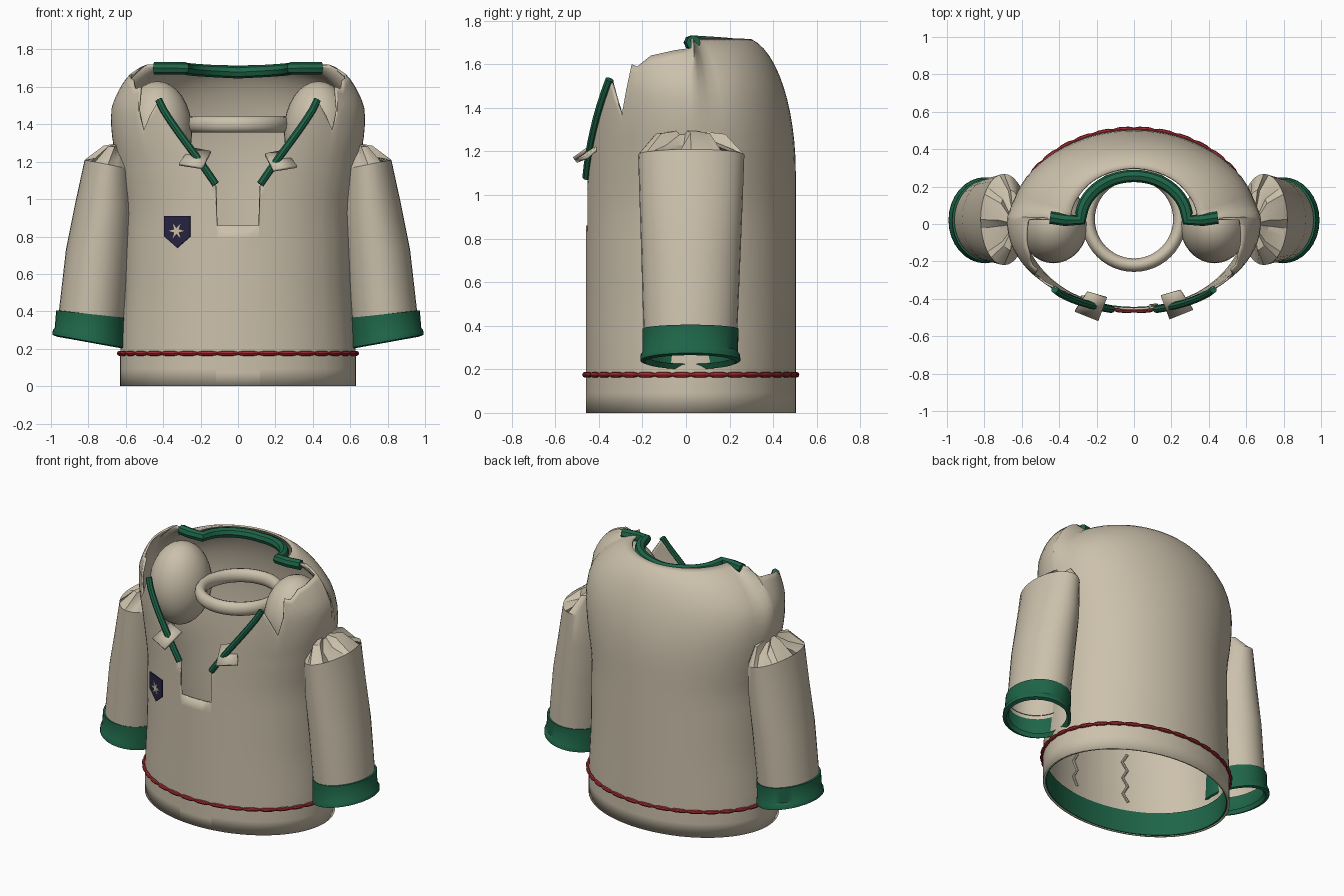
import bpy, bmesh, math
from math import sin, cos, asin, radians, pi
from mathutils import Vector

if "Cube" in bpy.data.objects:
    bpy.data.objects.remove(bpy.data.objects["Cube"])


def material(name, rgb):
    m = bpy.data.materials.new(name)
    m.use_nodes = True
    m.diffuse_color = (*rgb, 1)
    m.node_tree.nodes["Principled BSDF"].inputs["Base Color"].default_value = (*rgb, 1)
    return m


CLOTH = material("beige cloth", (0.60, 0.53, 0.41))
GREEN = material("green trim", (0.013, 0.13, 0.065))
RED = material("red stitching", (0.36, 0.025, 0.03))
NAVY = material("navy patch", (0.02, 0.018, 0.055))


def finish(ob, angle=40):
    bpy.ops.object.select_all(action="DESELECT")
    ob.select_set(True)
    bpy.context.view_layer.objects.active = ob
    if ob.type == "CURVE":
        bpy.ops.object.convert(target="MESH")
    bpy.ops.object.shade_smooth_by_angle(angle=radians(angle))
    return ob


def add_mesh(name, verts, faces, mat, thick=0, angle=40):
    me = bpy.data.meshes.new(name)
    me.from_pydata(verts, [], faces)
    bm = bmesh.new()
    bm.from_mesh(me)
    bmesh.ops.remove_doubles(bm, verts=bm.verts, dist=0.0005)
    bm.to_mesh(me)
    bm.free()
    me.materials.append(mat)
    ob = bpy.data.objects.new(name, me)
    bpy.context.collection.objects.link(ob)
    if thick:
        mod = ob.modifiers.new("thickness", "SOLIDIFY")
        mod.thickness, mod.offset = thick, -1
    return finish(ob, angle)


def loft(name, rings, mat, thick=0, angle=40):
    """Skin closed rings of equal length, given bottom to top, counter-clockwise."""
    n = len(rings[0])
    verts = [p for r in rings for p in r]
    faces = [(j * n + i, j * n + (i + 1) % n, (j + 1) * n + (i + 1) % n, (j + 1) * n + i)
             for j in range(len(rings) - 1) for i in range(n)]
    return add_mesh(name, verts, faces, mat, thick, angle)


def tube(name, pts, r, mat, closed=False, radii=None):
    cu = bpy.data.curves.new(name, "CURVE")
    cu.dimensions, cu.bevel_depth, cu.bevel_resolution = "3D", r, 2
    cu.use_fill_caps = True
    sp = cu.splines.new("POLY")
    sp.points.add(len(pts) - 1)
    for i, p in enumerate(pts):
        sp.points[i].co = (*p, 1)
        sp.points[i].radius = radii[i] if radii else 1
    sp.use_cyclic_u = closed
    cu.materials.append(mat)
    ob = bpy.data.objects.new(name, cu)
    bpy.context.collection.objects.link(ob)
    return finish(ob)


def interp(x, table):
    for (a, u), (b, v) in zip(table, table[1:]):
        if x <= b:
            return u + (v - u) * (x - a) / (b - a)
    return table[-1][1]


# Garment shape: angle 0 is the front centre, 90 the shoulder, 180 the back
CY, RY, BEND, RISE = 0.022, 0.482, 1.1, 0.625
WIDTH = [(0, 0.63), (0.18, 0.63), (0.5, 0.61), (0.95, 0.605), (1.2, 0.65), (1.5, 0.74), (2, 0.75)]
EDGE = [(0, 0.86), (10.7, 0.86), (10.9, 1.08), (38, 1.53), (48, 1.36), (53, 1.6), (57, 1.59),
        (65, 1.64), (80, 1.665), (90, 1.675), (92, 1.72), (130, 1.72), (180, 1.715)]


def neck(phi):
    """Point that the shell curves in towards, above the bend."""
    if phi <= 92:
        f = 1 - 0.27 * phi / 90
        return 0.62 * sin(radians(phi)) * f, CY - RY * cos(radians(phi)) * f
    if phi < 104:
        return 0.45 - 0.165 * (phi - 92) / 12, CY
    a = radians((phi - 104) / 76 * 90)
    return 0.285 * cos(a), CY + 0.235 * sin(a)


def shell(phi, z, scale=1):
    side = -1 if phi > 180 else 1
    phi = 360 - phi if phi > 180 else phi
    ox = interp(z, WIDTH) * sin(radians(phi))
    oy = CY - RY * cos(radians(phi))
    if z > BEND:
        k = math.sqrt(max(0, 1 - ((z - BEND) / RISE) ** 2))
        nx, ny = neck(phi)
        ox, oy = nx + (ox - nx) * k, ny + (oy - ny) * k
    return Vector((side * ox * scale, CY + (oy - CY) * scale, z))


# Body with open neckline, front slot and notched shoulder edges
half = [0, 5, 10.7, 10.9] + [10.9 + 27.1 * i / 7 for i in range(1, 8)]
half += [43, 48, 50.5, 53, 57, 61, 65, 70, 75, 80, 85, 90, 92, 96, 100, 104]
half += [104 + 76 * i / 15 for i in range(1, 16)]
angles = half + [360 - p for p in reversed(half[1:-1])]
rings = []
for j in range(25):
    ring = []
    for p in angles:
        top = interp(min(p, 360 - p), EDGE)
        if j <= 12:
            z = min(top, BEND) * j / 12
        else:
            a = asin(min(1, max(0, top - BEND) / RISE)) * (j - 12) / 12
            z = min(top, BEND) + RISE * sin(a)
        ring.append(shell(p, z))
    rings.append(ring)
loft("tunic_body", rings, CLOTH, 0.012, 50)

# Green hem facing inside the bottom opening
turn = [360 * i / 64 for i in range(64)]
hem = [[shell(p, z, s) for p in turn] for z, s in ((0.16, 0.965), (0.004, 0.965), (0.0, 0.998))]
loft("hem_facing", hem, GREEN)

# Red stitched line around the hem
stitch = [360 * i / 144 for i in range(144)]
tube("hem_stitching", [shell(p, 0.175, 1.008) for p in stitch], 0.012, RED, True,
     [0.65 if i % 4 == 0 else 1.1 for i in range(144)])

# Neck piping around the back of the collar
collar = [92, 98] + [104 + 76 * i / 12 for i in range(13)]
collar += [360 - p for p in reversed(collar[:-1])]
pipe = []
for p in collar:
    q = min(p, 360 - p)
    x, y = neck(q)
    pipe.append((x if p <= 180 else -x, y, 1.70 - 0.022 * max(0, q - 104) / 76))
tube("collar_piping", pipe, 0.033, GREEN)

# Loose ring inside the neck
bpy.ops.mesh.primitive_torus_add(location=(0, 0.025, 1.4), major_radius=0.245, minor_radius=0.036,
                                 major_segments=48, minor_segments=12)
neck_ring = bpy.context.object
neck_ring.name = "neck_ring"
neck_ring.scale.z = 1.25
neck_ring.data.materials.append(CLOTH)
finish(neck_ring)


def oval(xo, xi, zo, zi, y0, y1, n=32):
    """Tilted oval ring between an outer and an inner side."""
    out = []
    for i in range(n):
        a = 2 * pi * i / n
        t = (1 + cos(a)) / 2
        out.append(Vector((xi + (xo - xi) * t, (y0 + y1) / 2 + (y1 - y0) / 2 * sin(a),
                           zi + (zo - zi) * t)))
    return out


def mirrored(rings, s):
    return rings if s > 0 else [[Vector((-p.x, p.y, p.z)) for p in reversed(r)] for r in rings]


for s, label in ((1, "left"), (-1, "right")):
    # Sleeve with a crumpled closed top
    sleeve = [oval(0.96, 0.605, 0.38, 0.34, -0.195, 0.235), oval(0.92, 0.575, 0.73, 0.70, -0.205, 0.25),
              oval(0.87, 0.555, 0.98, 0.95, -0.213, 0.26), oval(0.82, 0.57, 1.21, 1.16, -0.22, 0.268)]
    crest = oval(0.72, 0.60, 1.25, 1.24, -0.14, 0.18)
    for i, p in enumerate(crest):
        p.z += 0.035 * (1 if i % 8 < 4 else -0.6)
    sleeve += [crest, [Vector((0.64, 0, 1.3))] * 32]
    loft(label + "_sleeve", mirrored(sleeve, s), CLOTH, 0, 30)

    # Cuff band with a rolled lower rim
    cuff = [oval(0.955, 0.625, 0.29, 0.225, -0.175, 0.215), oval(0.97, 0.61, 0.265, 0.20, -0.19, 0.23),
            oval(0.992, 0.60, 0.275, 0.205, -0.21, 0.25), oval(0.990, 0.60, 0.30, 0.235, -0.208, 0.248),
            oval(0.98, 0.60, 0.312, 0.25, -0.2, 0.238), oval(0.972, 0.598, 0.405, 0.365, -0.2, 0.242),
            oval(0.96, 0.607, 0.405, 0.365, -0.192, 0.232)]
    loft(label + "_cuff", mirrored(cuff, s), GREEN)

    # Rounded shoulder lining inside the body
    bpy.ops.mesh.primitive_uv_sphere_add(segments=32, ring_count=16, location=(s * 0.43, 0, 1.36))
    lining = bpy.context.object
    lining.name = label + "_shoulder_lining"
    lining.scale = (0.185, 0.21, 0.27)
    lining.data.materials.append(CLOTH)
    finish(lining)

    # Front neckline piping
    line = [shell(10.9 + 27.1 * i / 8, 1.08 + 0.45 * i / 8) for i in range(9)]
    tube(label + "_front_piping", [(s * p.x, p.y - 0.005, p.z) for p in line], 0.02, GREEN)

    # Small collar tab folded out over the piping
    quad = [(0.25, -0.36, 1.265), (0.145, -0.39, 1.245), (0.19, -0.51, 1.16), (0.315, -0.46, 1.18)]
    quad = [(s * x, y, z) for x, y, z in quad]
    add_mesh(label + "_collar_tab", quad, [(0, 1, 2, 3)], CLOTH, 0.016, 20)

# Shield patch with a six-pointed star, lying on the right chest
mid = Vector((-0.32, -0.402, 0.83))
across = Vector((cos(radians(25)), -sin(radians(25)), 0))
outward = Vector((-sin(radians(25)), -cos(radians(25)), 0))


def plate(name, shape, depth, mat):
    n = len(shape)
    verts = [mid + across * u + Vector((0, 0, v)) + outward * d for d in (0, depth) for u, v in shape]
    faces = [tuple(range(n, 2 * n)), tuple(reversed(range(n)))]
    faces += [(i, (i + 1) % n, n + (i + 1) % n, n + i) for i in range(n)]
    add_mesh(name, verts, faces, mat, 0, 20)


mid += outward * 0.006
plate("chest_patch", [(0, -0.09), (0.076, -0.03), (0.076, 0.08), (-0.076, 0.08), (-0.076, -0.03)],
      0.009, NAVY)
mid += outward * 0.009
plate("patch_star", [((0.048 if i % 2 else 0.016) * sin(pi * i / 6),
                      (0.048 if i % 2 else 0.016) * cos(pi * i / 6)) for i in range(12)], 0.004, CLOTH)

# Zigzag threads on the inside of the front wall
for k, phi in enumerate((-26, 10)):
    pts = [shell((phi + (1.6 if i % 2 else -1.6)) % 360, 0.22 + 0.055 * i, 0.965) for i in range(7)]
    tube("inner_thread_%d" % (k + 1), pts, 0.009, CLOTH)
